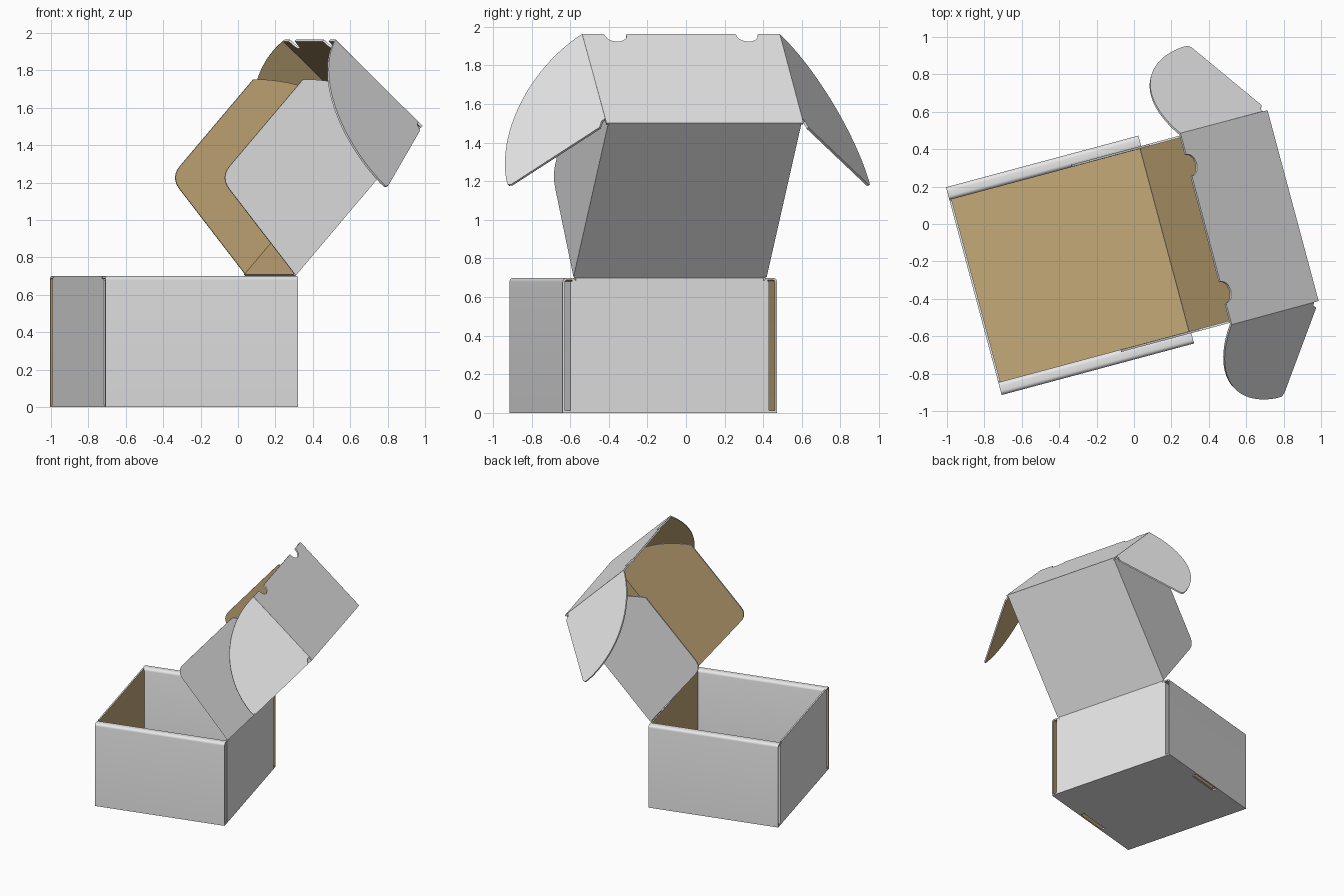
import bpy, bmesh, math
from mathutils import Vector, Matrix

if "Cube" in bpy.data.objects:
    bpy.data.objects.remove(bpy.data.objects["Cube"])

T = 0.012                                   # board thickness
TURN = Matrix.Rotation(math.radians(15), 4, 'Z')
V0 = -0.125                                 # middle of the box across its width


def material(name, rgb):
    m = bpy.data.materials.new(name)
    m.diffuse_color = (*rgb, 1)
    m.use_nodes = True
    m.node_tree.nodes["Principled BSDF"].inputs["Base Color"].default_value = m.diffuse_color
    return m


WHITE = material("white_outside", (0.80, 0.80, 0.80))
KRAFT = material("kraft_inside", (0.56, 0.40, 0.19))


def world(p):
    return TURN @ Vector((p[0], p[1] + V0, p[2]))


def finish(name, bm, smooth=False):
    bmesh.ops.recalc_face_normals(bm, faces=bm.faces[:])
    me = bpy.data.meshes.new(name)
    bm.to_mesh(me)
    bm.free()
    ob = bpy.data.objects.new(name, me)
    bpy.context.collection.objects.link(ob)
    me.materials.append(WHITE)
    me.materials.append(KRAFT)
    if smooth:
        bpy.ops.object.select_all(action='DESELECT')
        ob.select_set(True)
        bpy.context.view_layer.objects.active = ob
        bpy.ops.object.shade_smooth_by_angle(angle=math.radians(40))
    return ob


def panel(name, pts, origin, ax, ay, inward):
    """Flat board: outline pts in (ax, ay), white outside, kraft on the inward side."""
    o, ax, ay, n = Vector(origin), Vector(ax), Vector(ay), Vector(inward).normalized()
    bm = bmesh.new()
    out = [bm.verts.new(world(o + ax * a + ay * b)) for a, b in pts]
    inn = [bm.verts.new(world(o + ax * a + ay * b + n * T)) for a, b in pts]
    bm.faces.new(out)
    bm.faces.new(inn).material_index = 1
    for i in range(len(pts)):
        j = (i + 1) % len(pts)
        bm.faces.new((out[i], out[j], inn[j], inn[i]))
    return finish(name, bm)


def rect(a0, a1, b0, b1):
    return [(a0, b0), (a1, b0), (a1, b1), (a0, b1)]


def arc(cx, cy, rx, ry, a0, a1, n):
    return [(cx + rx * math.cos(math.radians(a0 + (a1 - a0) * i / n)),
             cy + ry * math.sin(math.radians(a0 + (a1 - a0) * i / n))) for i in range(n + 1)]


UF, UB, H, W = -0.92, 0.145, 0.70, 0.575    # front, back, height, half width
U, V, Z = Vector((1, 0, 0)), Vector((0, 1, 0)), Vector((0, 0, 1))

# floor with a lock slot at each side
panel("floor", [(UF, -.563), (-.53, -.563), (-.53, -.522), (-.24, -.522), (-.24, -.563), (UB, -.563),
                (UB, .563), (-.24, .563), (-.24, .522), (-.53, .522), (-.53, .563), (UF, .563)],
      (0, 0, 0), U, V, Z)

# front and back walls with shoulders under the rolled rims
wall = [(-.525, T), (.525, T), (.525, .685), (.503, .685), (.503, H), (-.503, H), (-.503, .685), (-.525, .685)]
panel("front_wall", wall, (UF, 0, 0), V, Z, U)
panel("back_wall", wall, (UB, 0, 0), V, Z, -U)


def rolled_wall(name, s):
    """Double side wall: outer face, rolled rim, inner face."""
    def path(outer, inner, top, r, low, low_in):
        left = arc(outer - r, top - r, r, r, 0, 90, 5)
        right = arc(inner + r, top - r, r, r, 90, 180, 5)
        return [(outer, low)] + left + right + [(inner, low_in)]
    white = path(W, .505, H, .022, 0, T)
    kraft = path(W - T, .505 + T, H - T, .010, 0, T)
    bm = bmesh.new()
    rows = []
    for u, d in ((UF, 1), (UB, -1)):
        for prof in (white, kraft):
            # the inner sheet is a little shorter than the outer one
            rows.append([bm.verts.new(world((u + d * (.016 if i >= len(prof) - 2 else 0), s * v, z)))
                         for i, (v, z) in enumerate(prof)])
    w0, k0, w1, k1 = rows
    for i in range(len(w0) - 1):
        bm.faces.new((w0[i], w0[i + 1], w1[i + 1], w1[i]))
        bm.faces.new((k0[i], k0[i + 1], k1[i + 1], k1[i])).material_index = 1
        bm.faces.new((w0[i], w0[i + 1], k0[i + 1], k0[i]))
        bm.faces.new((w1[i], w1[i + 1], k1[i + 1], k1[i]))
    for i in (0, -1):
        bm.faces.new((w0[i], w1[i], k1[i], k0[i]))
    finish(name, bm, True)


# lid directions: D up the lid, N from lid to its inside, L up the lip
HINGE = Vector((UB, 0, H))
D = Vector((.6585, 0, .7526))
N = Vector((-.7526, 0, .6585))
TIP = HINGE + D * 1.066
L = Vector((-.7217, 0, .692))
LN = Vector((-.692, 0, -.722))

panel("lid", rect(-.513, .513, 0, 1.066), HINGE, V, D, N)

# front lip of the lid with two finger notches
LIP = .667
lip = [(-.528, 0), (.528, 0), (.53, LIP)]
for c in (.352, -.352):
    lip += [(c + .062, LIP)] + arc(c, LIP - .008, .058, .05, 0, -180, 12) + [(c - .062, LIP)]
lip += [(-.53, LIP)]
panel("lid_lip", lip, TIP, V, L, LN)

# dust flap outline of the lid (along lid, height)
A, B, C = Vector((.110, .58)), Vector((.125, .66)), Vector((.205, .66))
dust = [(.005, 0)]
for i in range(7):
    t = i / 6
    dust.append(tuple(A * (1 - t) ** 2 + B * 2 * t * (1 - t) + C * t * t))
dust += [(.82, .66), (.862, .61), (.898, .56), (.932, .506), (.962, .45), (.99, .385),
         (1.013, .31), (1.032, .22), (1.044, .12), (1.05, 0)]

# rounded ear outline (along lip, outwards)
ear = [(.035, 0), (.03, .025), (.0, .045), (0, .615), (.012, .634)] + arc(0, 0, LIP, .637, 86, 0, 28)

for s, side in ((-1, "near"), (1, "far")):
    rolled_wall("side_wall_" + side, s)
    # corner flaps tucked inside the double wall
    for u0, u1, end in ((UF + .002, -.60, "front"), (-.18, UB - .002, "back")):
        panel(f"corner_flap_{end}_{side}", rect(u0, u1, T, .68), (0, s * .533, 0), U, Z, -V * s)
    # tab of the inner wall reaching into the floor slot
    panel("lock_tab_" + side, rect(-.515, -.255, .002, .05), (0, s * .524, 0), U, Z, V * s)
    panel("lid_dust_flap_" + side, dust, HINGE + V * s * .518, D, N, -V * s)
    # ear folded about 46 degrees out of the lip
    E = LN * .717 + V * s * .697
    inward = LN * .697 - V * s * .717
    panel("lid_ear_" + side, ear, TIP + V * s * .529, L, E, inward)
